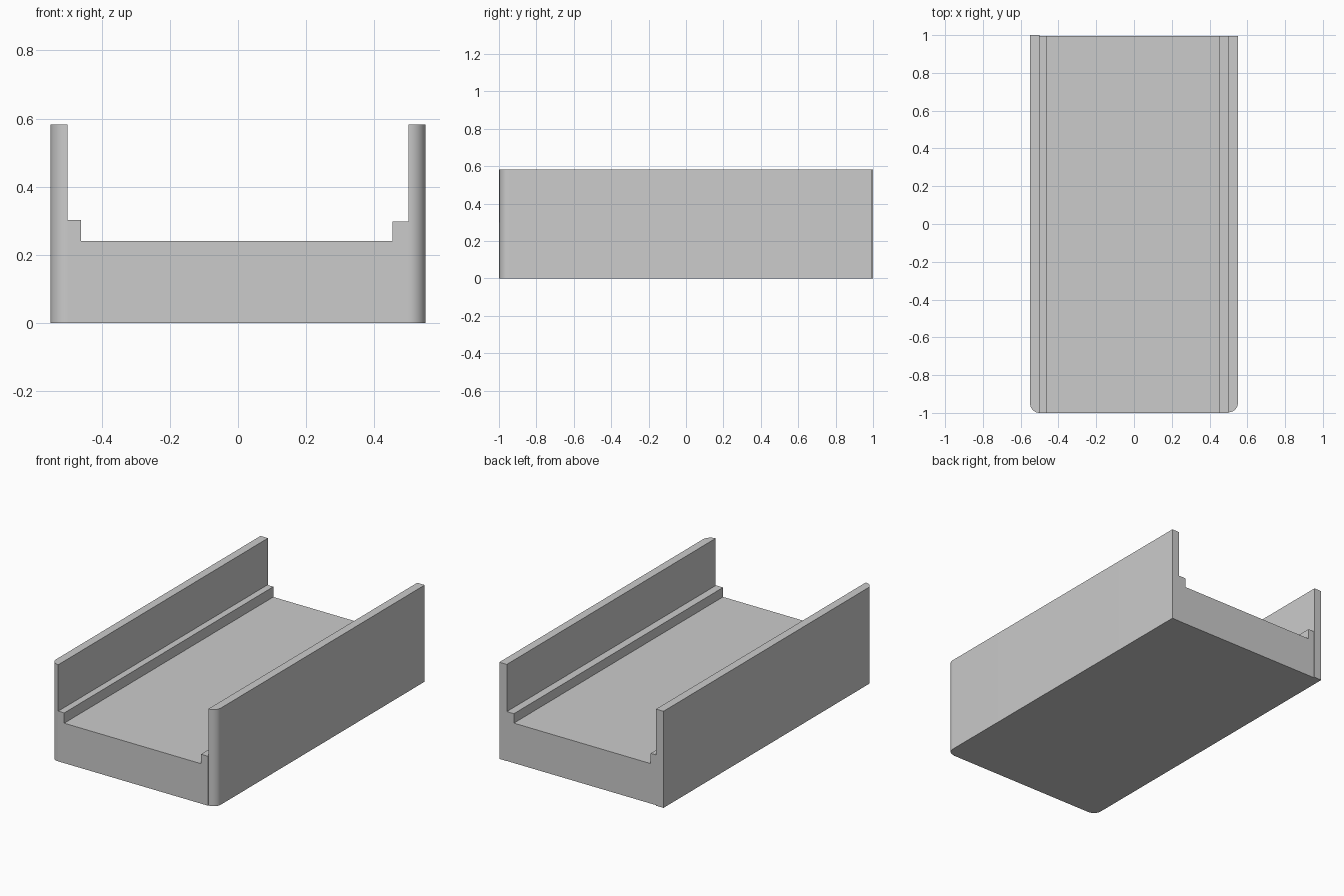
import bpy, bmesh, math

if "Cube" in bpy.data.objects:
    bpy.data.objects.remove(bpy.data.objects["Cube"])


def prism(name, points, offset):
    """Extrude a flat outline along an offset vector."""
    bm = bmesh.new()
    face = bm.faces.new([bm.verts.new(p) for p in points])
    top = bmesh.ops.extrude_face_region(bm, geom=[face])["geom"]
    verts = [v for v in top if isinstance(v, bmesh.types.BMVert)]
    bmesh.ops.translate(bm, verts=verts, vec=offset)
    bmesh.ops.recalc_face_normals(bm, faces=bm.faces[:])
    mesh = bpy.data.meshes.new(name)
    bm.to_mesh(mesh)
    bm.free()
    obj = bpy.data.objects.new(name, mesh)
    bpy.context.collection.objects.link(obj)
    bpy.context.view_layer.objects.active = obj
    obj.select_set(True)
    bpy.ops.object.shade_smooth_by_angle(angle=math.radians(30))
    obj.select_set(False)
    return obj


def side_wall(name, side, y_front, y_back):
    """Upright wall with its outer front corner rounded."""
    inner, outer, r, n = 0.5, 0.55, 0.05, 12
    outline = [(inner, y_back), (inner, y_front)]
    for i in range(1, n + 1):
        a = math.pi / 2 * i / n
        outline.append((inner + r * math.sin(a), y_front + r - r * math.cos(a)))
    outline.append((outer, y_back))
    return prism(name, [(side * x, y, 0) for x, y in outline], (0, 0, 0.583))


# Thick floor with a raised ledge along each side
profile = [(-0.5, 0), (0.5, 0), (0.5, 0.298), (0.453, 0.298), (0.453, 0.241),
           (-0.46, 0.241), (-0.46, 0.303), (-0.5, 0.303)]
prism("floor_with_ledges", [(x, -1, z) for x, z in profile], (0, 1.994, 0))

# Side walls
side_wall("left_wall", -1, -1.0, 1.0)
side_wall("right_wall", 1, -0.997, 0.995)
